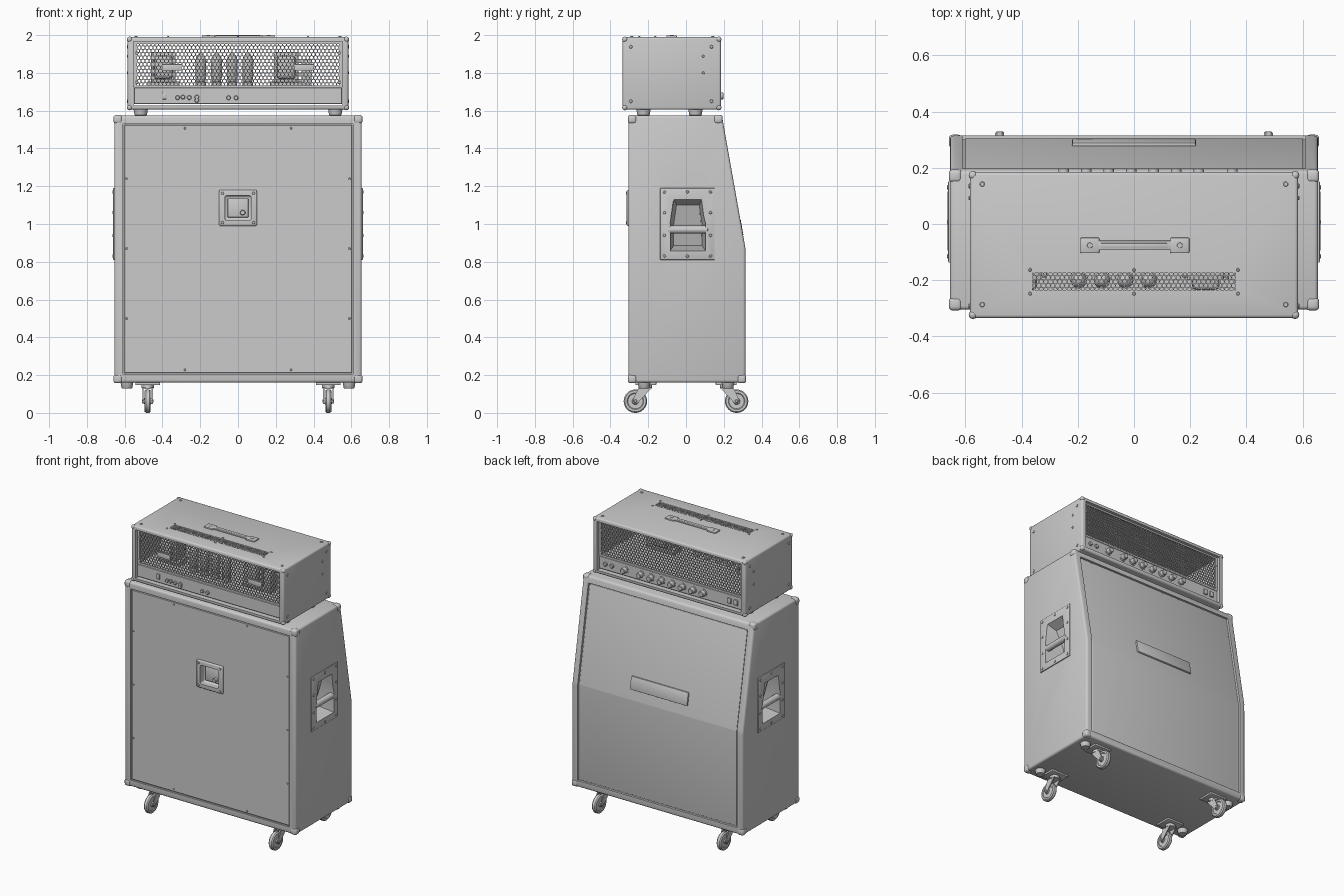
import bpy, bmesh, math
from mathutils import Matrix, Vector

if "Cube" in bpy.data.objects:
    bpy.data.objects.remove(bpy.data.objects["Cube"])

AXIS = {'x': Matrix.Rotation(math.pi / 2, 4, 'Y'),
        'y': Matrix.Rotation(math.pi / 2, 4, 'X'), 'z': Matrix.Identity(4)}


def finish(name, bm, bevel=0, seg=3):
    bmesh.ops.recalc_face_normals(bm, faces=bm.faces)
    if bevel:
        bmesh.ops.bevel(bm, geom=bm.edges[:], offset=bevel, segments=seg, profile=0.5,
                        affect='EDGES', clamp_overlap=True)
    me = bpy.data.meshes.new(name)
    bm.to_mesh(me)
    bm.free()
    ob = bpy.data.objects.new(name, me)
    bpy.context.collection.objects.link(ob)
    return ob


def box(name, x, y, z, bevel=0, seg=2):
    bm = bmesh.new()
    bmesh.ops.create_cube(bm, size=1)
    for v in bm.verts:
        v.co = [r[0] + (c + 0.5) * (r[1] - r[0]) for r, c in zip((x, y, z), v.co)]
    return finish(name, bm, bevel, seg)


def prism(name, pts, x0, x1, bevel=0):
    # side profile (y, z) extruded along x
    bm = bmesh.new()
    f = bm.faces.new([bm.verts.new((x0, y, z)) for y, z in pts])
    ext = bmesh.ops.extrude_face_region(bm, geom=[f])['geom']
    for v in ext:
        if isinstance(v, bmesh.types.BMVert):
            v.co.x = x1
    return finish(name, bm, bevel)


def lathe(name, loc, prof, axis='z', n=20):
    # profile (radius, height) turned about an axis
    bm = bmesh.new()
    vs = [bm.verts.new((r, 0, h)) for r, h in prof]
    es = [bm.edges.new(p) for p in zip(vs, vs[1:])]
    bmesh.ops.spin(bm, geom=vs + es, cent=(0, 0, 0), axis=(0, 0, 1), angle=2 * math.pi, steps=n)
    bmesh.ops.remove_doubles(bm, verts=bm.verts, dist=1e-5)
    bmesh.ops.transform(bm, matrix=Matrix.Translation(loc) @ AXIS[axis], verts=bm.verts)
    return finish(name, bm)


def cyl(name, loc, r, h, axis='z', n=20, c=0.003):
    c = min(c, h / 3)
    return lathe(name, loc, [(0, -h / 2), (r - c, -h / 2), (r, c - h / 2), (r, h / 2 - c),
                             (r - c, h / 2), (0, h / 2)], axis, n)


def modify(ob, kind, **kw):
    m = ob.modifiers.new('m', kind)
    for k, v in kw.items():
        setattr(m, k, v)
    bpy.context.view_layer.objects.active = ob
    bpy.ops.object.modifier_apply(modifier=m.name)


def cut(targets, cutter):
    for t in targets:
        modify(t, 'BOOLEAN', object=cutter, operation='DIFFERENCE', solver='EXACT')
    bpy.data.objects.remove(cutter)


def honeycomb(name, w, h, pitch, mat, thick=0.004, hole=0.74):
    # perforated sheet trimmed to a rectangle
    bm = bmesh.new()
    R, dv = pitch / math.sqrt(3), pitch * math.sqrt(3) / 2
    nu, nv = int(w / pitch / 2) + 2, int(h / dv / 2) + 2
    for j in range(-nv, nv + 1):
        for i in range(-nu, nu + 1):
            c = Vector(((i + 0.5 * (j % 2)) * pitch, j * dv, 0))
            d = [Vector((math.sin(k * math.pi / 3), math.cos(k * math.pi / 3), 0)) for k in range(6)]
            o = [bm.verts.new(c + R * e) for e in d]
            n = [bm.verts.new(c + R * hole * e) for e in d]
            for k in range(6):
                q = (k + 1) % 6
                bm.faces.new((o[k], n[k], n[q], o[q]))
    bmesh.ops.remove_doubles(bm, verts=bm.verts, dist=1e-4)
    for nrm, d in (((1, 0, 0), w), ((-1, 0, 0), w), ((0, 1, 0), h), ((0, -1, 0), h)):
        bmesh.ops.bisect_plane(bm, geom=bm.verts[:] + bm.edges[:] + bm.faces[:],
                               plane_co=Vector(nrm) * d / 2, plane_no=nrm, clear_outer=True)
    bmesh.ops.transform(bm, matrix=mat, verts=bm.verts)
    modify(finish(name, bm), 'SOLIDIFY', thickness=thick, offset=0)


def screws(name, pts, axis, r=0.008, h=0.006):
    for p in pts:
        cyl(name, p, r, h, axis, 12, 0.002)


# Speaker cabinet with recessed rear panel and angled grille
cab = prism('cabinet_body', [(-.305, .16), (.315, .16), (.315, .87), (.19, 1.575), (-.305, 1.575)],
            -.655, .655, .014)
cut([cab], box('cut', (-.61, .61), (-.4, -.293), (.205, 1.53)))
cut([cab], prism('cut', [(.45, .205), (.30, .205), (.30, .868), (.183, 1.53), (.45, 1.53)], -.61, .61))
box('rear_panel', (-.604, .604), (-.301, -.28), (.211, 1.524), .003, 1)
prism('speaker_grille', [(.27, .212), (.305, .212), (.305, .868), (.189, 1.523), (.15, 1.523)],
      -.602, .602, .003)
badge = box('blank_badge', (-.22, .22), (-.008, .008), (-.045, .045), .006)
badge.matrix_world = Matrix.Translation((0, .289, .98)) @ Matrix.Rotation(math.radians(10), 4, 'X')
screws('rear_panel_screw', [(s * .59, -.302, z) for s in (-1, 1) for z in (.5, .87, 1.24)]
       + [(s * .28, -.302, z) for s in (-1, 1) for z in (.228, 1.507)], 'y', .006)

# Corner protectors on cabinet and head
for s in (-1, 1):
    def cap(name, xo, yo, zo, sy, sz, w):
        box(name, sorted((s * xo, s * (xo - w))), sorted((yo, yo - sy * w)),
            sorted((zo, zo - sz * w)), .014, 3)
    for sy, yb, yt in ((-1, -.308, -.308), (1, .318, .194)):
        cap('cabinet_corner', .659, yb, .157, sy, -1, .047)
        cap('cabinet_corner', .659, yt, 1.578, sy, 1, .047)
    for sy, y in ((-1, -.338), (1, .188)):
        for sz, z in ((-1, 1.602), (1, 1.992)):
            cap('head_corner', .588, y, z, sy, sz, .03)

# Recessed side handles
for s in (-1, 1):
    plate = box('side_handle_plate', sorted((s * .65, s * .661)), (-.137, .152), (.81, 1.19), .003)
    cup = prism('cut', [(-.09, .85), (.11, .85), (.11, 1.0), (.09, 1.15), (-.07, 1.15), (-.09, 1.0)],
                s * .7, s * .53)
    for v in cup.data.vertices:
        if abs(v.co.x) < .6:
            v.co.y = .01 + (v.co.y - .01) * .75
            if v.co.z > 1.1:
                v.co.x, v.co.z = s * .60, 1.10
            elif v.co.z < .9:
                v.co.z = .885
    cut([cab, plate], cup)
    cyl('side_handle_bar', (s * .642, .01, .97), .021, .215, 'y', 16)
    screws('side_handle_screw', [(s * .662, y, z) for y in (-.115, .13)
                                 for z in (.83, .94, 1.06, 1.17)]
           + [(s * .662, .008, z) for z in (.83, 1.17)], 'x')

# Jack plate on rear panel
jp = box('jack_plate', (-.10, .10), (-.314, -.295), (.99, 1.18), .007, 3)
cut([jp, bpy.data.objects['rear_panel'], cab],
    box('cut', (-.07, .07), (-.4, -.265), (1.02, 1.15), .012, 3))
box('jack_cup_floor', (-.055, .055), (-.28, -.26), (1.035, 1.135), .004)
cyl('cabinet_jack', (.025, -.285, 1.06), .014, .03, 'y')
screws('jack_plate_screw', [(x, -.315, z) for x in (-.083, .083) for z in (1.007, 1.163)], 'y')

# Casters and rubber feet
for sx in (-1, 1):
    for sy in (-1, 1):
        x, y, w = sx * .478, sy * .212, sy * .268
        box('caster_plate', (x - .065, x + .065), (y - .055, y + .055), (.148, .163), .003)
        cyl('caster_swivel', (x, y, .14), .032, .022)
        box('caster_crown', (x - .028, x + .028), sorted((y - sy * .03, y + sy * .04)), (.126, .134), .002)
        for k in (-1, 1):
            prism('caster_fork', [(y - sy * .03, .132), (y + sy * .04, .132), (w + sy * .014, .068),
                                  (w + sy * .006, .048), (w - sy * .012, .052)],
                  x + k * .021, x + k * .027)
        lathe('caster_wheel', (x, w, .062),
              [(0, -.019), (.016, -.019), (.018, -.012), (.040, -.012), (.044, -.016), (.056, -.016),
               (.062, -.009), (.062, .009), (.056, .016), (.044, .016), (.040, .012), (.018, .012),
               (.016, .019), (0, .019)], 'x', 32)
        cyl('caster_axle', (x, w, .062), .009, .062, 'x', 12)
        lathe('cabinet_foot', (sx * .588, sy * .222, .13),
              [(0, 0), (.026, 0), (.029, .004), (.034, .032), (0, .032)])
        lathe('head_foot', (sx * .515, -.0875 + sy * .1375, 1.574),
              [(0, 0), (.029, 0), (.033, .004), (.038, .034), (0, .034)])

# Amplifier head shell
shell = box('head_shell', (-.584, .584), (-.335, .185), (1.605, 1.99), .012, 3)
cut([shell], box('cut', (-.552, .552), (-.5, .5), (1.628, 1.965)))
cut([shell], box('cut', (-.362, .362), (-.235, -.175), (1.9, 2.1)))
honeycomb('top_vent', .728, .064, .0165, Matrix.Translation((0, -.205, 1.986)))
UP = Matrix.Rotation(math.pi / 2, 4, 'X')
honeycomb('rear_mesh', 1.1, .24, .0205, Matrix.Translation((0, -.308, 1.845)) @ UP)
honeycomb('front_mesh', 1.1, .24, .0205, Matrix.Translation((0, .16, 1.845)) @ UP)
for y in (-.308, .16):
    for z in (1.728, 1.96):
        box('mesh_rail', (-.55, .55), (y - .005, y + .005), (z - .006, z + .006))
    for x in (-.543, .543):
        box('mesh_stile', (x - .009, x + .009), (y - .005, y + .005), (1.725, 1.965))
screws('mesh_screw', [(x, y, z) for x in (-.535, .535) for y in (-.314, .166) for z in (1.75, 1.905)],
       'y', .009)
screws('top_screw', [(x, y, 1.991) for x in (-.54, .54) for y in (-.287, .142)], 'z', .009)
screws('vent_screw', [(x, y, 1.991) for x in (-.37, 0, .37) for y in (-.248, -.163)], 'z', .006)
screws('head_side_screw', [(x, y, z) for x in (-.585, .585) for y in (-.292, .135)
                           for z in (1.65, 1.938)], 'x', .009)
screws('head_side_screw', [(x, .092, z) for x in (-.585, .585) for z in (1.80, 1.888)], 'x', .007)

# Carrying handle
box('handle_strap', (-.15, .15), (-.093, -.059), (1.988, 1.998), .003)
box('handle_ridge', (-.12, .12), (-.084, -.068), (1.99, 2.0), .003)
for x in (-.157, .163):
    box('handle_end_cap', (x - .034, x + .034), (-.104, -.048), (1.986, 1.999), .005)
    cyl('handle_bolt', (x, -.076, 1.995), .012, .01)

# Chassis with valves and transformers behind the mesh
box('chassis', (-.551, .551), (-.315, .165), (1.635, 1.722), .003, 1)
for i in range(4):
    p = (-.197 + i * .083, -.2, 1.722)
    cyl('valve_base', (p[0], p[1], 1.737), .027, .035)
    lathe('power_valve', p, [(0, .03), (.022, .03), (.028, .05), (.029, .14), (.024, .165),
                             (.012, .178), (0, .181)])
for name, x0, x1 in (('power_transformer', -.46, -.33), ('output_transformer', .19, .32)):
    box(name + '_core', (x0, x1), (-.2, -.1), (1.75, 1.91), .004)
    box(name + '_bell', (x0 + .016, x1 - .016), (-.235, -.065), (1.768, 1.892), .015)
    box(name + '_bracket', (x0 - .02, x1 + .02), (-.19, -.11), (1.72, 1.755), .003)
box('choke', (.335, .39), (-.2, -.12), (1.722, 1.87), .004)
for x in (-.35, .35):
    box('mesh_plate', (x - .052, x + .052), (-.316, -.306), (1.812, 1.846), .002)

# Rear sockets and switch
box('rear_switch', (-.4, -.378), (-.324, -.31), (1.66, 1.696), .003)
for x, z in ((-.32, 1.669), (-.292, 1.672), (-.258, 1.669), (-.218, 1.672), (-.218, 1.655),
             (-.05, 1.668), (-.01, 1.668)):
    cyl('rear_socket', (x, -.318, z), .012, .018, 'y', 12)

# Front knobs, jacks and switches
for x in [.35] + [.23 - .08 * i for i in range(7)]:
    lathe('control_knob', (x, .162, 1.678), [(0, -.036), (.015, -.036), (.018, -.033), (.02, -.008),
                                            (.026, -.006), (.026, 0), (0, 0)], 'y', 24)
for x in (.50, .45):
    cyl('front_jack', (x, .168, 1.678), .014, .018, 'y', 12)
for x in (-.45, -.5):
    box('front_switch', (x - .015, x + .015), (.16, .175), (1.66, 1.696), .003)

# Smooth shading with sharp edges kept
bpy.ops.object.select_all(action='SELECT')
bpy.ops.object.shade_smooth_by_angle(angle=math.radians(35))
